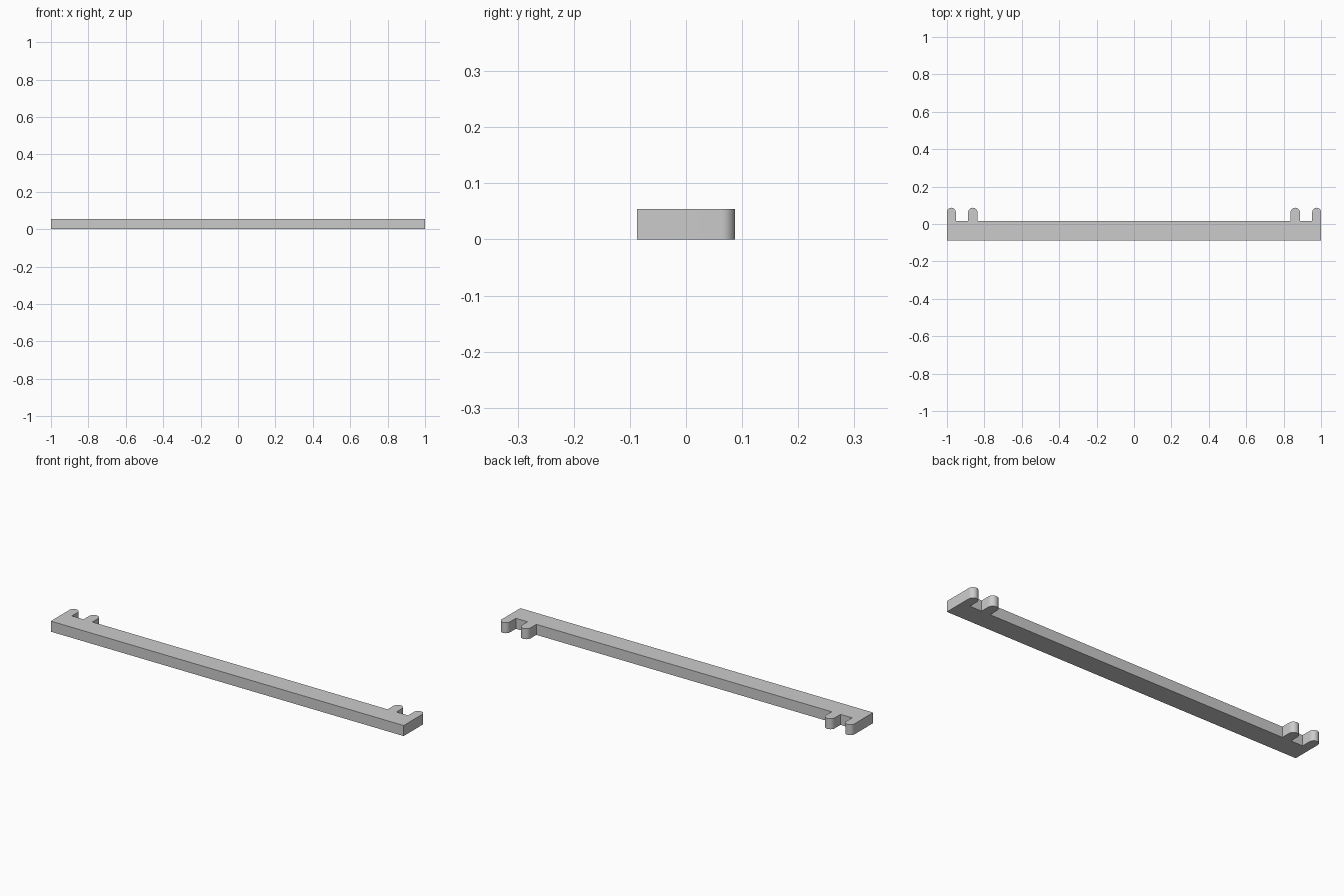
import bpy, bmesh, math

cube = bpy.data.objects.get("Cube")
if cube:
    bpy.data.objects.remove(cube, do_unlink=True)

HEIGHT = 0.054
FRONT, BACK, TIP = -0.087, 0.016, 0.087

grey = bpy.data.materials.new("plain grey")
grey.use_nodes = True
colour = (0.6, 0.6, 0.6, 1)
grey.diffuse_color = colour
grey.node_tree.nodes["Principled BSDF"].inputs["Base Color"].default_value = colour


def prong(x_outer, x_inner, steps=16):
    """Outline of one round-ended prong, from its outer to its inner side."""
    r = (x_outer - x_inner) / 2
    arc = [(x_inner + r + r * math.cos(math.pi * i / steps),
            TIP - r + r * math.sin(math.pi * i / steps)) for i in range(steps + 1)]
    return arc + [(x_inner, BACK)]


# Half outline: front corner, end prong, gap, inner prong, then the long back edge
half = [(1, FRONT)] + prong(1, 0.953) + [(0.887, BACK)] + prong(0.887, 0.837)
outline = half + [(-x, y) for x, y in reversed(half)]

# Extrude the outline into one solid bar
bm = bmesh.new()
base = bm.faces.new([bm.verts.new((x, y, 0)) for x, y in outline])
top = bmesh.ops.extrude_face_region(bm, geom=[base], use_keep_orig=True)
bmesh.ops.translate(bm, vec=(0, 0, HEIGHT),
                    verts=[v for v in top["geom"] if isinstance(v, bmesh.types.BMVert)])
bmesh.ops.recalc_face_normals(bm, faces=bm.faces)
mesh = bpy.data.meshes.new("pronged_bar")
bm.to_mesh(mesh)
bm.free()
mesh.materials.append(grey)

bar = bpy.data.objects.new("pronged_bar", mesh)
bpy.context.collection.objects.link(bar)
bpy.context.view_layer.objects.active = bar
bar.select_set(True)
bpy.ops.object.shade_smooth_by_angle(angle=math.radians(30))
